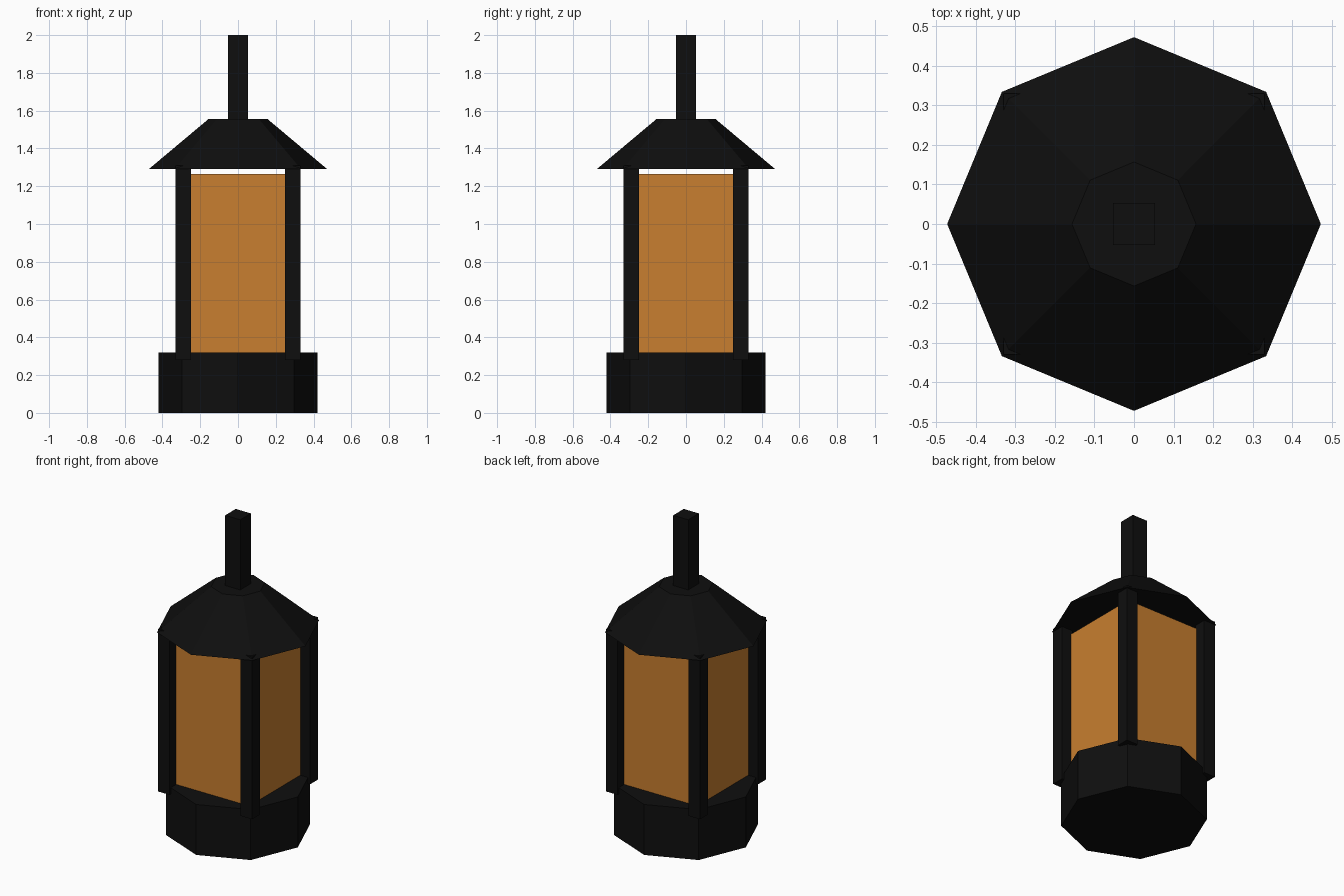
import bpy
import math

if "Cube" in bpy.data.objects:
    bpy.data.objects.remove(bpy.data.objects["Cube"])


def material(name, rgb):
    m = bpy.data.materials.new(name)
    m.diffuse_color = (*rgb, 1.0)
    m.use_nodes = True
    m.node_tree.nodes["Principled BSDF"].inputs["Base Color"].default_value = m.diffuse_color
    return m


black = material("black_metal", (0.0045, 0.0045, 0.0045))
amber = material("amber_glass", (0.58, 0.21, 0.029))


def finish(name, mat):
    ob = bpy.context.object
    ob.name = name
    ob.data.materials.append(mat)
    return ob


def box(name, x, y, half, z0, z1, mat):
    """Upright square bar between two heights."""
    bpy.ops.mesh.primitive_cube_add(size=1, location=(x, y, (z0 + z1) / 2))
    bpy.context.object.scale = (2 * half, 2 * half, z1 - z0)
    bpy.ops.object.transform_apply(location=False, rotation=False, scale=True)
    return finish(name, mat)


def octagon(name, r0, r1, z0, z1, mat):
    """Eight-sided frustum with corners on the axes."""
    bpy.ops.mesh.primitive_cone_add(vertices=8, radius1=r0, radius2=r1,
                                    depth=z1 - z0, location=(0, 0, (z0 + z1) / 2))
    return finish(name, mat)


# Base and roof
octagon("base", 0.42, 0.42, 0.0, 0.32, black)
octagon("roof", 0.473, 0.157, 1.29, 1.555, black)

# Glowing glass block
box("glass", 0, 0, 0.262, 0.315, 1.265, amber)

# Corner posts
for sx in (-1, 1):
    for sy in (-1, 1):
        box("corner_post", sx * 0.29, sy * 0.29, 0.04, 0.28, 1.31, black)

# Hanging rod on top of the roof
box("top_rod", 0, 0, 0.053, 1.54, 2.0, black)
